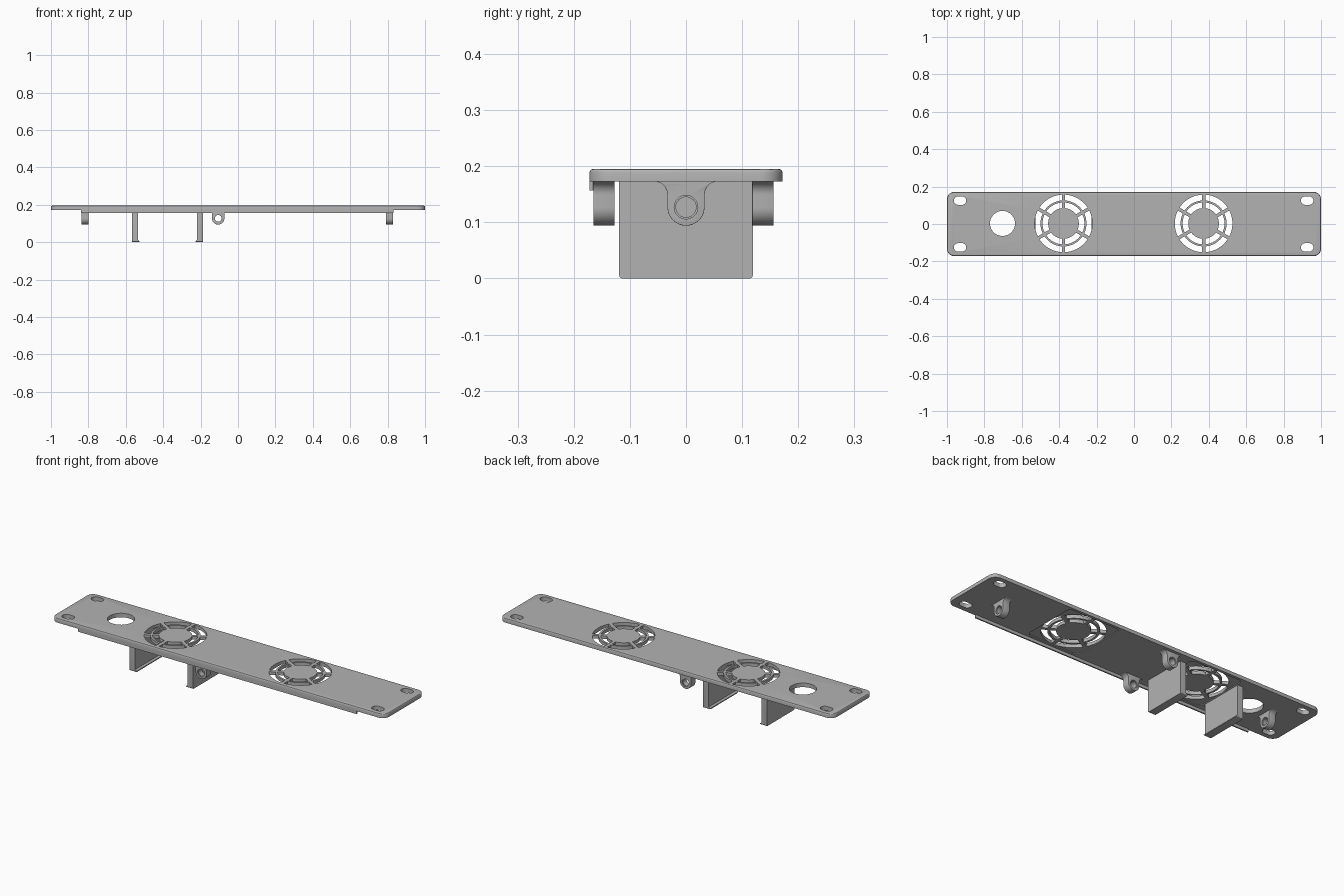
import bpy, bmesh, math
from mathutils import Matrix, Vector

cube = bpy.data.objects.get("Cube")
if cube:
    bpy.data.objects.remove(cube, do_unlink=True)

gray = bpy.data.materials.new("satin gray")
gray.use_nodes = True
gray.diffuse_color = (0.45, 0.45, 0.45, 1)
gray.node_tree.nodes["Principled BSDF"].inputs["Base Color"].default_value = gray.diffuse_color

# Each frame maps (u, v, w) to the world, with w as the extrusion axis
FRAMES = {
    "z": Matrix.Identity(3),
    "x": Matrix(((0, 0, 1), (1, 0, 0), (0, 1, 0))),
    "y": Matrix(((1, 0, 0), (0, 0, -1), (0, 1, 0))),
}
UNDER, TOP = 0.173, 0.195


def arc(cx, cy, r, start, end, n=10):
    steps = [math.radians(start + (end - start) * i / n) for i in range(n + 1)]
    return [(cx + r * math.cos(a), cy + r * math.sin(a)) for a in steps]


def circle(cx, cy, r, n=48):
    return arc(cx, cy, r, 0, 360, n)[:-1]


def rounded(cx, cy, hx, hy, r):
    pts = []
    for i, (sx, sy) in enumerate(((1, 1), (-1, 1), (-1, -1), (1, -1))):
        pts += arc(cx + sx * (hx - r), cy + sy * (hy - r), r, 90 * i, 90 * i + 90)
    return pts


def prism(name, loops, lo, hi, axis="z", soften=None, width=0.006):
    """Extrude outlines from lo to hi; soften picks the edges to round."""
    bm = bmesh.new()
    for loop in loops:
        rings = [[bm.verts.new((u, v, w)) for u, v in loop] for w in (lo, hi)]
        bm.faces.new(rings[0][::-1])
        bm.faces.new(rings[1])
        for i in range(len(loop)):
            j = (i + 1) % len(loop)
            bm.faces.new((rings[0][i], rings[0][j], rings[1][j], rings[1][i]))
    bmesh.ops.remove_doubles(bm, verts=bm.verts, dist=0.0001)
    if soften:
        edges = [e for e in bm.edges if soften(e.verts[0].co, e.verts[1].co)]
        bmesh.ops.bevel(bm, geom=edges, offset=width, segments=3, profile=0.5,
                        affect="EDGES", clamp_overlap=True)
    bmesh.ops.transform(bm, matrix=FRAMES[axis].to_4x4(), verts=bm.verts)
    bmesh.ops.recalc_face_normals(bm, faces=bm.faces)
    mesh = bpy.data.meshes.new(name)
    bm.to_mesh(mesh)
    bm.free()
    mesh.materials.append(gray)
    obj = bpy.data.objects.new(name, mesh)
    bpy.context.collection.objects.link(obj)
    return obj


def cut(obj, cutter):
    mod = obj.modifiers.new("cut", "BOOLEAN")
    mod.operation, mod.solver, mod.object = "DIFFERENCE", "EXACT", cutter
    bpy.context.view_layer.update()
    deps = bpy.context.evaluated_depsgraph_get()
    mesh = bpy.data.meshes.new_from_object(obj.evaluated_get(deps))
    obj.modifiers.clear()
    obj.data = mesh
    bpy.data.objects.remove(cutter, do_unlink=True)


# Face plate with a rounded upper rim
plate = prism("face_plate", [rounded(0, 0, 1, 0.172, 0.04)], UNDER, TOP,
              soften=lambda a, b: min(a.z, b.z) > TOP - 0.001)

# Shallow square fan seats on the underside
fans = (-0.377, 0.372)
cut(plate, prism("seat_cutter", [rounded(x, 0.003, 0.155, 0.155, 0.025) for x in fans],
                 UNDER - 0.02, UNDER + 0.005))

# Fan grilles, cable hole and mounting slots
openings = [circle(-0.703, 0.003, 0.067)]
for x in fans:
    for inner, outer in ((0.082, 0.112), (0.123, 0.154)):
        for k in range(6):
            mid = 60 * k
            span = [30 - math.degrees(math.asin(0.009 / r)) for r in (outer, inner)]
            openings.append(arc(x, 0.003, outer, mid - span[0], mid + span[0]) +
                            arc(x, 0.003, inner, mid + span[1], mid - span[1]))
for x in (-0.93, 0.926):
    for y in (-0.125, 0.125):
        openings.append(rounded(x, y, 0.033, 0.0225, 0.0222))
cut(plate, prism("opening_cutter", openings, UNDER - 0.05, TOP + 0.05))

# Stiffening rail under the front edge
rail = prism("front_rail", [rounded(-0.004, -0.1685, 0.835, 0.0035, 0.001)],
             0.157, UNDER + 0.002)

# Screw ears: rounded tabs flaring into the plate
EAR_Z, EAR_R, FLARE = 0.127, 0.033, 0.024


def ear(name, axis, centre, lo, hi):
    low = UNDER - FLARE
    outline = (arc(centre, EAR_Z, EAR_R, 180, 360, 20)
               + arc(centre + EAR_R + FLARE, low, FLARE, 180, 90)
               + [(centre + EAR_R + FLARE, UNDER + 0.002),
                  (centre - EAR_R - FLARE, UNDER + 0.002)]
               + arc(centre - EAR_R - FLARE, low, FLARE, 90, 0))

    def end_rim(a, b):
        return abs(a.z - b.z) < 1e-5 and max(a.y, b.y) < UNDER - 0.003

    obj = prism(name, [outline], lo, hi, axis, end_rim, 0.005)
    cut(obj, prism("bore_cutter", [circle(centre, EAR_Z, 0.018, 32)], lo - 0.02, hi + 0.02, axis))
    for side in (lo, hi):
        cut(obj, prism("rim_cutter", [circle(centre, EAR_Z, 0.021, 32)],
                       side - 0.004, side + 0.004, axis))
    return obj


ear("right_ear", "x", 0, -0.838, -0.8)
ear("left_ear", "x", 0, 0.79, 0.829)
ear("front_ear", "y", -0.106, 0.127, 0.165)
ear("back_ear", "y", -0.106, -0.156, -0.118)

# Pair of clip walls with small inward hooks along the bottom
for name, x, inward in (("right_clip_wall", -0.568, 1), ("left_clip_wall", -0.186, -1)):
    t, lip = 0.033 * inward, 0.042 * inward
    profile = [(x, 0), (x + lip, 0), (x + lip, 0.005), (x + t, 0.012),
               (x + t, UNDER + 0.007), (x, UNDER + 0.007)]
    wall = prism(name, [profile], -0.119, 0.119, "y",
                 lambda a, b: max(a.y, b.y) < 0.001 and abs(a.x - b.x) > 0.01, 0.008)

for obj in bpy.context.view_layer.objects:
    obj.select_set(obj.type == "MESH")
bpy.context.view_layer.objects.active = plate
bpy.ops.object.shade_smooth_by_angle(angle=math.radians(30))
